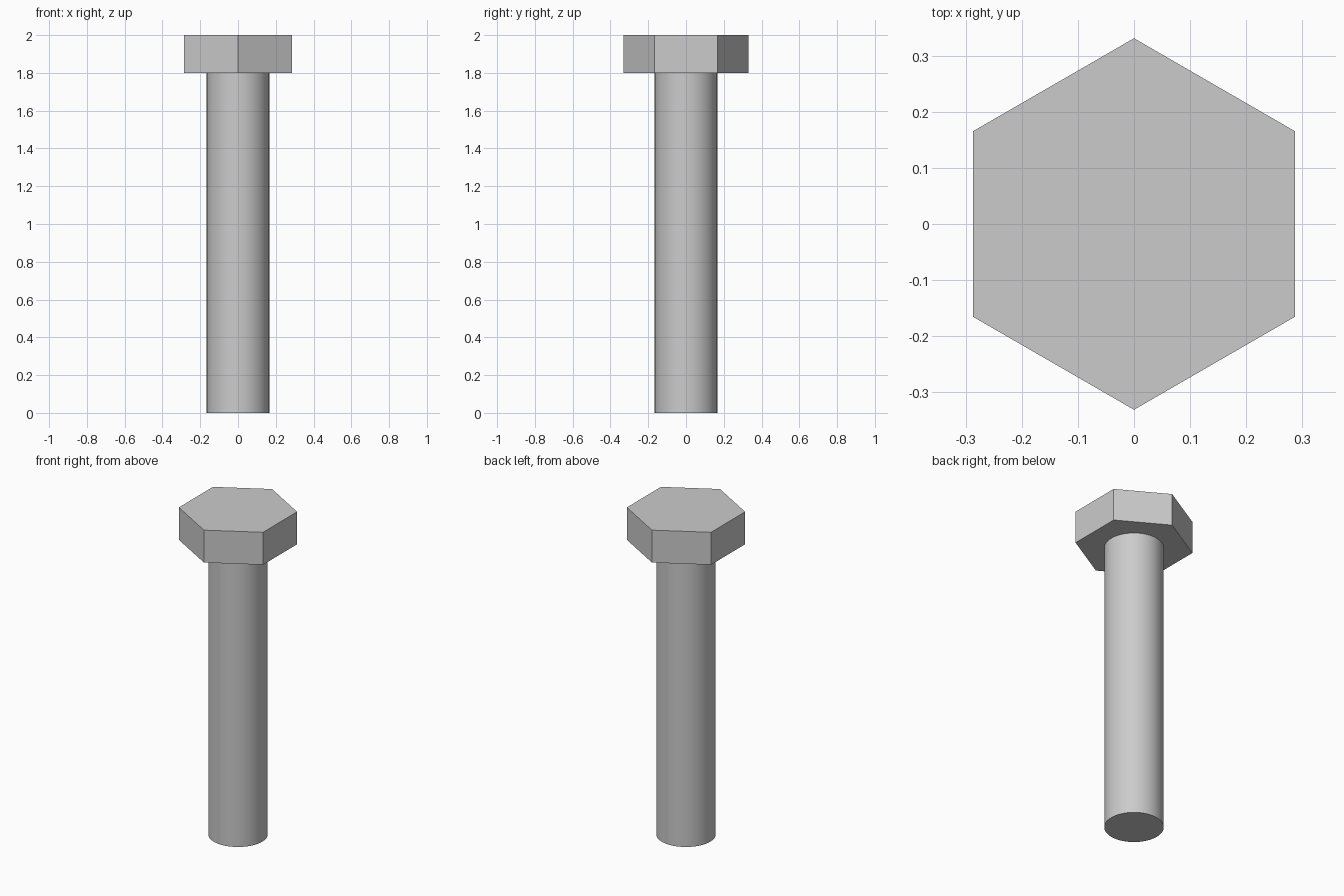
import bpy
import math

cube = bpy.data.objects.get("Cube")
if cube:
    bpy.data.objects.remove(cube, do_unlink=True)

HEAD_RADIUS = 0.331
SHANK_RADIUS = 0.166
HEAD_BOTTOM = 1.80
TOP = 2.0

steel = bpy.data.materials.new("steel grey")
steel.use_nodes = True
colour = (0.6, 0.6, 0.6, 1)
steel.diffuse_color = colour
steel.node_tree.nodes["Principled BSDF"].inputs["Base Color"].default_value = colour


def prism(name, sides, radius, bottom, top):
    """Upright capped prism with its first corner on +y."""
    bpy.ops.mesh.primitive_cylinder_add(
        vertices=sides, radius=radius, depth=top - bottom,
        location=(0, 0, (bottom + top) / 2))
    part = bpy.context.object
    part.name = name
    part.data.materials.append(steel)
    return part


# Hexagonal head, flat faced
prism("hex_head", 6, HEAD_RADIUS, HEAD_BOTTOM, TOP)

# Smooth round shank
prism("shank", 64, SHANK_RADIUS, 0, HEAD_BOTTOM)
bpy.ops.object.shade_smooth_by_angle(angle=math.radians(30))
